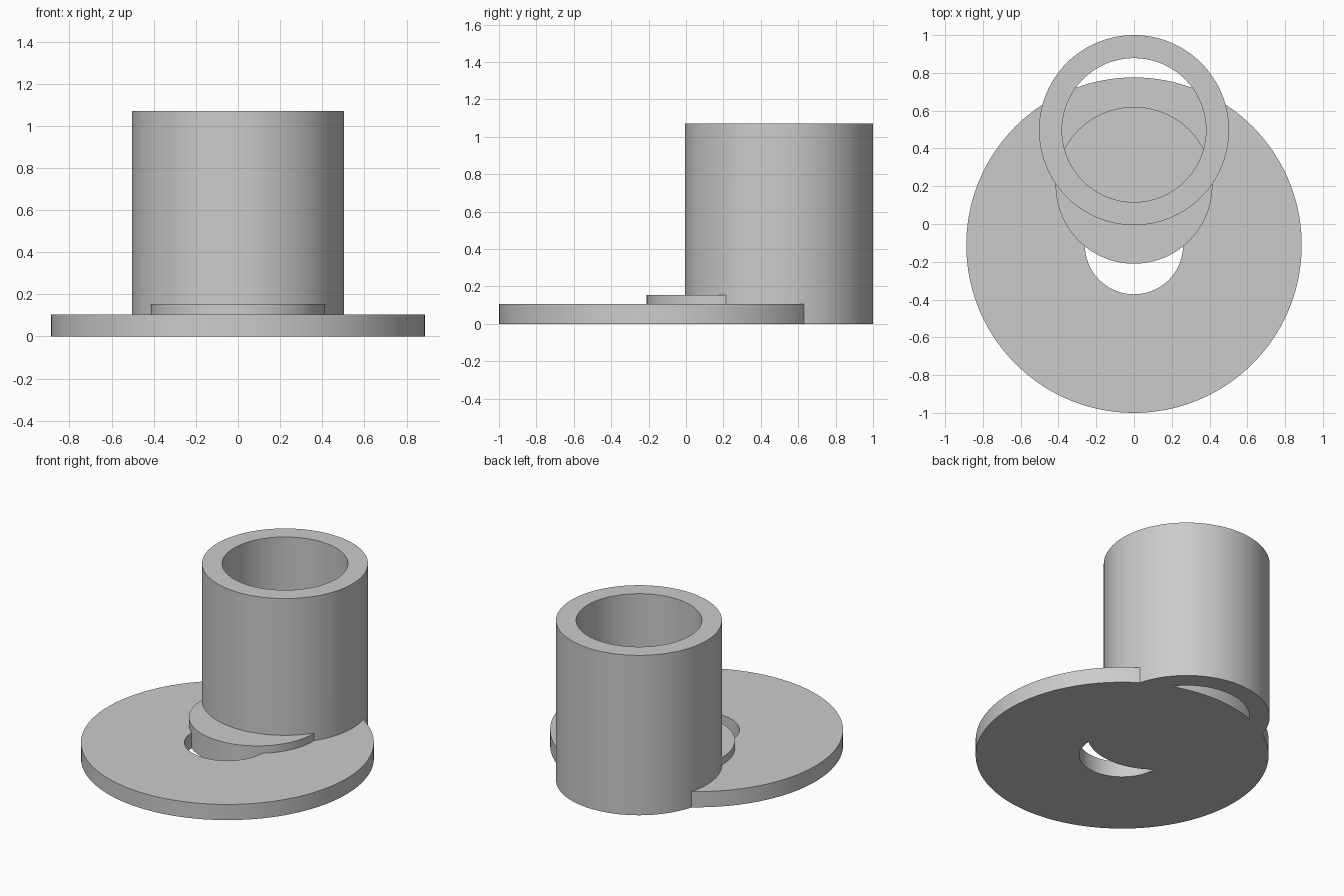
import bpy, bmesh
from math import cos, sin, pi, radians

if "Cube" in bpy.data.objects:
    bpy.data.objects.remove(bpy.data.objects["Cube"])

SEGS = 160


def cylinder(name, y, outer, height, inner=0.0):
    """Upright cylinder standing on z = 0, bored through when inner > 0."""
    bm = bmesh.new()

    def ring(r, z):
        return [bm.verts.new((r * cos(2 * pi * i / SEGS), y + r * sin(2 * pi * i / SEGS), z))
                for i in range(SEGS)]

    def bridge(a, b):
        for i in range(SEGS):
            j = (i + 1) % SEGS
            bm.faces.new((a[i], a[j], b[j], b[i]))

    low, high = ring(outer, 0), ring(outer, height)
    bridge(low, high)
    if inner:
        low_in, high_in = ring(inner, 0), ring(inner, height)
        bridge(high, high_in)
        bridge(high_in, low_in)
        bridge(low_in, low)
    else:
        bm.faces.new(high)
        bm.faces.new(low[::-1])
    bmesh.ops.recalc_face_normals(bm, faces=bm.faces)
    mesh = bpy.data.meshes.new(name)
    bm.to_mesh(mesh)
    bm.free()
    obj = bpy.data.objects.new(name, mesh)
    bpy.context.collection.objects.link(obj)
    return obj


# Base washer, raised round boss and tall open tube
base = cylinder("flanged_tube", -0.112, 0.888, 0.105, inner=0.26)
boss = cylinder("boss", 0.205, 0.415, 0.155)
tube = cylinder("tube", 0.497, 0.503, 1.07, inner=0.381)

# Fuse the three into one solid
bpy.context.view_layer.objects.active = base
base.select_set(True)
for part in (boss, tube):
    mod = base.modifiers.new("fuse_" + part.name, 'BOOLEAN')
    mod.operation = 'UNION'
    mod.solver = 'EXACT'
    mod.object = part
    bpy.ops.object.modifier_apply(modifier=mod.name)
    bpy.data.objects.remove(part)

# Smooth round walls with crisp rims
bpy.ops.object.shade_smooth_by_angle(angle=radians(30))
